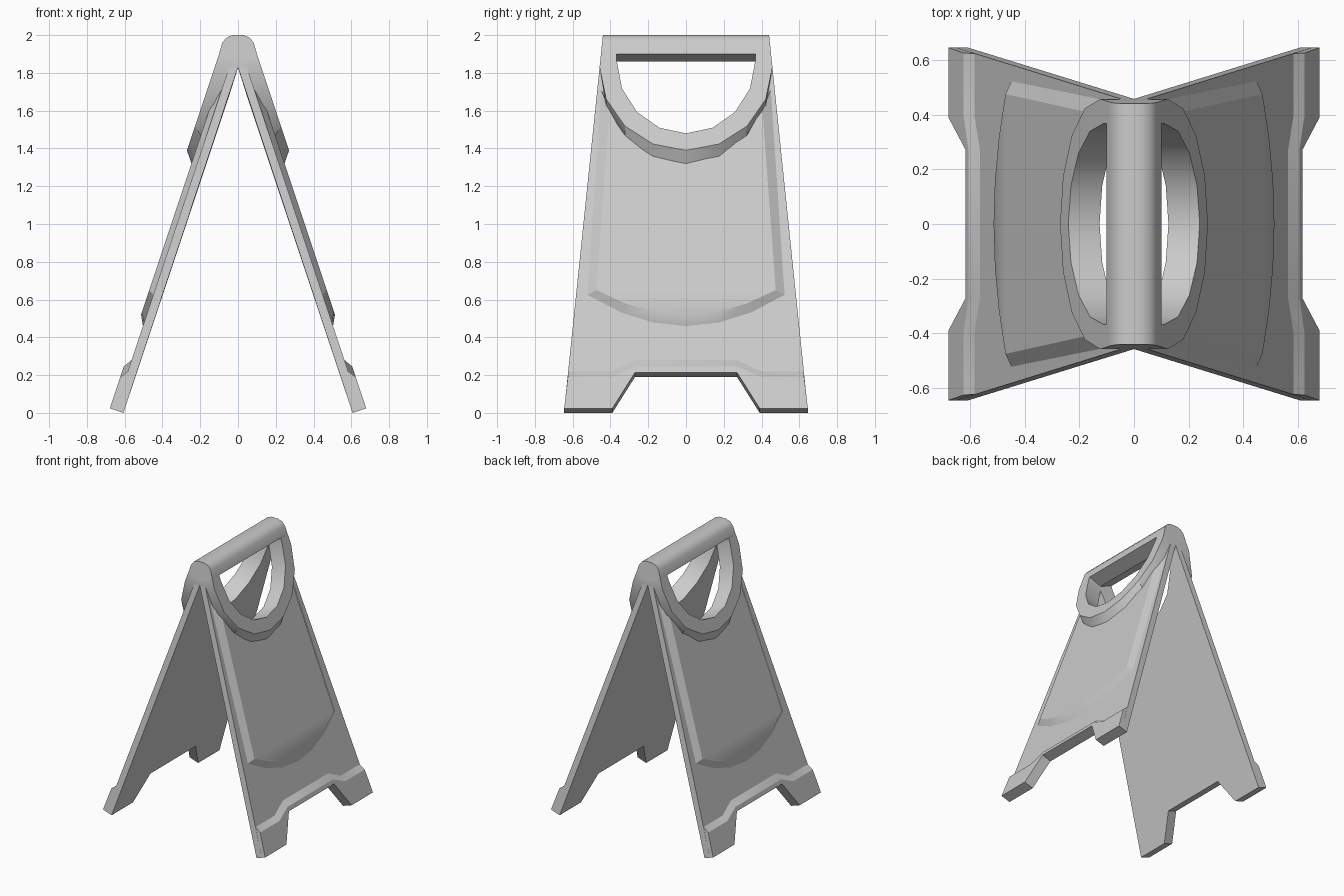
import bpy, bmesh
from math import sin, cos, pi, sqrt, radians

if "Cube" in bpy.data.objects:
    bpy.data.objects.remove(bpy.data.objects["Cube"])

APEX = 1.82                      # height where the two inner faces meet


def edge(z):                     # half width of the sign at height z
    return 0.645 - 0.1025 * z


def pt(y, z, d):                 # point at offset d outside the inner face
    return (max(0, (APEX - z) / 3 + d), y, z)


def mirrored(half):              # half loop (y > 0 first) -> closed loop
    return half + [(-y, z) for y, z in reversed(half) if abs(y) > 1e-6]


def arc(ry, cz, depth):          # half ellipse hanging down, 8 segments
    return [(ry * sin(a), cz - depth * cos(a))
            for a in [pi / 2 - k * pi / 8 for k in range(9)]]


def loft(name, rings, mirror=True, closed=False):
    bm = bmesh.new()
    rows = [[bm.verts.new(p) for p in r] for r in rings]
    n = len(rows[0])
    for a, b in zip(rows, rows[1:]):
        for i in range(n):
            j = (i + 1) % n
            bm.faces.new((a[i], a[j], b[j], b[i]))
    bm.faces.new(rows[0][::-1])
    bm.faces.new(rows[-1])
    bmesh.ops.remove_doubles(bm, verts=bm.verts, dist=1e-5)
    bmesh.ops.recalc_face_normals(bm, faces=bm.faces)
    me = bpy.data.meshes.new(name)
    bm.to_mesh(me)
    bm.free()
    ob = bpy.data.objects.new(name, me)
    bpy.context.collection.objects.link(ob)
    if mirror:
        ob.modifiers.new("other_side", 'MIRROR')
    bpy.ops.object.select_all(action='DESELECT')
    ob.select_set(True)
    bpy.context.view_layer.objects.active = ob
    bpy.ops.object.shade_smooth_by_angle(angle=radians(30))
    return ob


# board: tapered plate with a foot cutout and a scooped top
rim = arc(edge(1.83), 1.83, 0.555)


def board_ring(d):
    s = 0.3 * d
    half = [(0.27, 0.19 + s), (0.39, s), (0.645, s)] + rim[:4]
    loop = mirrored(half + [rim[4]])
    return [pt(y, z, d) for y, z in loop]


loft("board", [board_ring(0), board_ring(0.05)])


# foot_band: thicker strip along the feet with a sloped upper edge
def foot_ring(d, low, high):
    s = 0.3 * d
    half = [(0.27, 0.19 + s), (0.39, s), (0.645, s),
            (edge(low), low), (0.395, low), (0.27, high)]
    return [pt(y, z, d) for y, z in mirrored(half)]


loft("foot_band", [foot_ring(0.04, 0.22, 0.28), foot_ring(0.05, 0.22, 0.28),
                   foot_ring(0.08, 0.19, 0.245)])


# raised_panel: bevelled message area with a curved bottom
def panel_ring(d, w, low, sag, top):
    half = [(w * k / 3, low + sag * (k / 3) ** 2) for k in range(4)]
    half.append(top)
    half += [(y, 1.83 - 0.47 * sqrt(1 - (y / 0.458) ** 2))
             for y in (0.38, 0.3, 0.15, 0)]
    return [pt(y, z, d) for y, z in half] + \
           [pt(-y, z, d) for y, z in reversed(half[1:-1])]


loft("raised_panel", [panel_ring(0.04, 0.522, 0.46, 0.165, (0.449, 1.71)),
                      panel_ring(0.05, 0.522, 0.46, 0.165, (0.449, 1.71)),
                      panel_ring(0.08, 0.475, 0.52, 0.13, (0.405, 1.60))])

# handle_collar: thick U around the hand hole, with a sloped lower rim
T = 0.127
lip = arc(edge(1.83), 1.83, 0.44)
hole = arc(0.367, 1.865, 0.385)


def arm_end(s):                  # where an arm of the U meets the grip
    return [pt(s * edge(1.86), 1.86, 0), pt(s * edge(1.875), 1.875, 0.05),
            pt(s * edge(1.9), 1.9, T), pt(s * 0.367, 1.9, T),
            pt(s * 0.367, 1.862, 0)]


sections = [[pt(*r, 0), pt(*r, 0.05), pt(*l, T), pt(*h, T),
             pt(h[0], h[1] - 0.038, 0)] for r, l, h in zip(rim, lip, hole)]
loft("handle_collar", [arm_end(1)] + sections + [arm_end(-1)])

# handle_grip: rounded bar across the top
right = [(0.03, 2.0), (0.062, 1.986), (0.083, 1.96), (0.1, 1.9)]
profile = right + [(0, 1.86)] + [(-x, z) for x, z in reversed(right)]
loft("handle_grip", [[(x, s * edge(z), z) for x, z in profile]
                     for s in (-1, 1)], mirror=False)
